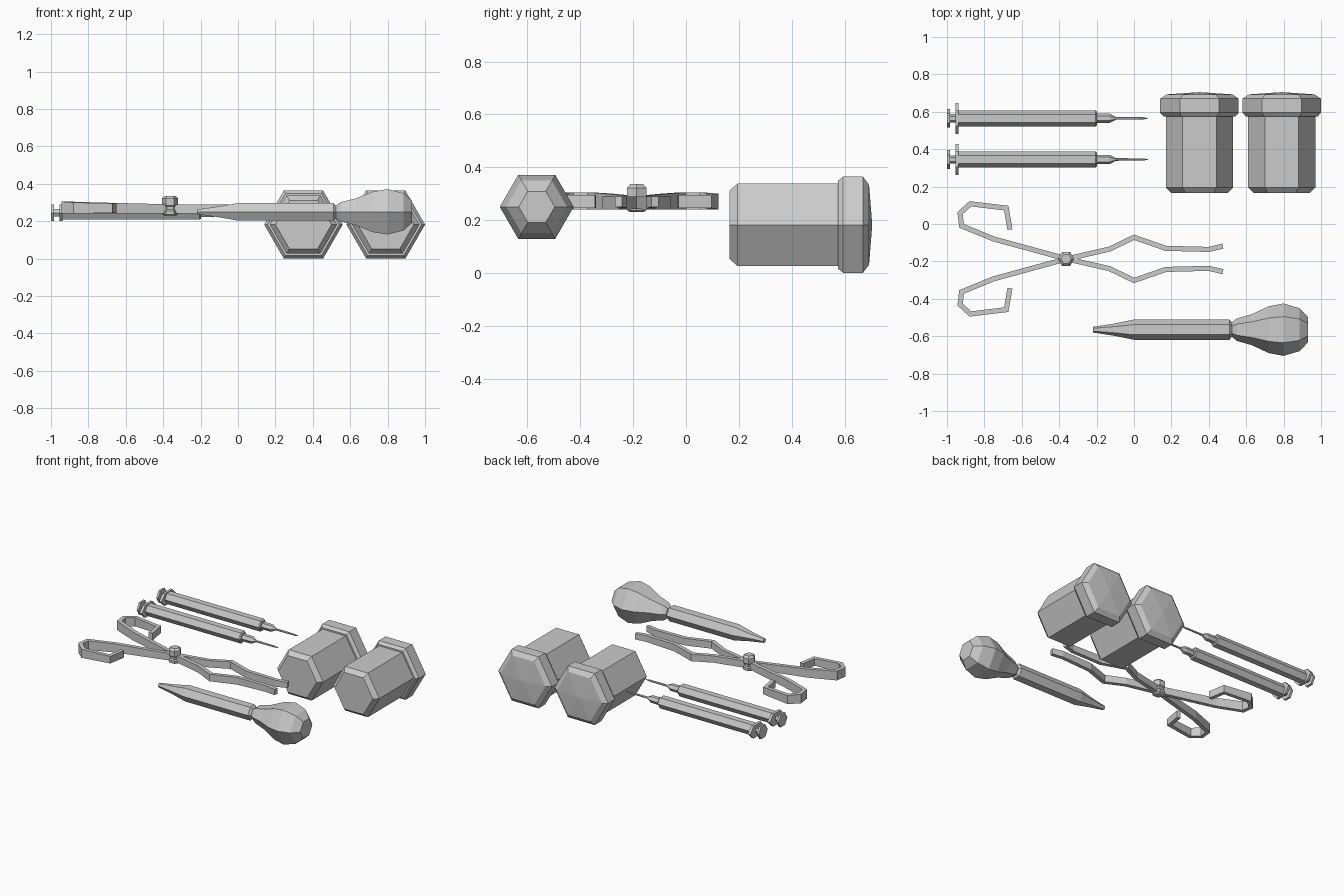
import bpy, bmesh, math
from mathutils import Vector, Matrix

cube = bpy.data.objects.get("Cube")
if cube:
    bpy.data.objects.remove(cube, do_unlink=True)

grey = bpy.data.materials.new("plain_grey")
grey.use_nodes = True
grey.diffuse_color = (0.6, 0.6, 0.6, 1)
grey.node_tree.nodes["Principled BSDF"].inputs["Base Color"].default_value = grey.diffuse_color


def finish(name, bm):
    bmesh.ops.recalc_face_normals(bm, faces=bm.faces)
    mesh = bpy.data.meshes.new(name)
    bm.to_mesh(mesh)
    bm.free()
    mesh.materials.append(grey)
    obj = bpy.data.objects.new(name, mesh)
    bpy.context.collection.objects.link(obj)
    return obj


def hex_lathe(name, centre, axis, profile, flat=1.0):
    """Six-sided solid; profile holds (distance along axis, radius)."""
    along = Vector(axis)
    # Corner direction and its perpendicular
    u = Vector((0, 1, 0)) if axis[0] else Vector((1, 0, 0))
    v = along.cross(u)
    bm = bmesh.new()
    rings = []
    for t, r in profile:
        p = Vector(centre) + along * t
        if r == 0:
            rings.append([bm.verts.new(p)] * 6)
            continue
        angles = [k * math.pi / 3 for k in range(6)]
        rings.append([bm.verts.new(p + u * r * math.cos(a) + v * r * flat * math.sin(a))
                      for a in angles])
    for a, b in zip(rings, rings[1:]):
        for i in range(6):
            j = (i + 1) % 6
            corners = list(dict.fromkeys((a[i], a[j], b[j], b[i])))
            bm.faces.new(corners)
    for ring, station in ((rings[0], profile[0]), (rings[-1], profile[-1])):
        if station[1] > 0:
            bm.faces.new(ring)
    return finish(name, bm)


def ribbon(name, path, thick):
    """Upright strip with mitred bends; path holds (x, y, z low, z high)."""
    bm = bmesh.new()
    pts = [Vector(p[:2]) for p in path]
    sections = []
    for i, p in enumerate(pts):
        d_in = (p - pts[max(i - 1, 0)]).normalized()
        d_out = (pts[min(i + 1, len(pts) - 1)] - p).normalized()
        d = (d_in + d_out).normalized()
        ref = d_out if d_out.length else d_in
        side = Vector((-d.y, d.x)) * thick / 2 / max(d.dot(ref), 0.5)
        low, high = path[i][2:]
        sections.append([bm.verts.new((*(p + side * s), z))
                         for s, z in ((1, low), (-1, low), (-1, high), (1, high))])
    for a, b in zip(sections, sections[1:]):
        for i in range(4):
            j = (i + 1) % 4
            bm.faces.new((a[i], a[j], b[j], b[i]))
    bm.faces.new(sections[0])
    bm.faces.new(sections[-1])
    return finish(name, bm)


# Two lidded jars lying on their sides
for side, x in (("right", 0.35), ("left", 0.79)):
    base = (x, 0, 0.182)
    hex_lathe(side + "_jar_body", base, (0, 1, 0),
              [(0.165, 0.15), (0.195, 0.18), (0.6, 0.18)])
    hex_lathe(side + "_jar_lid", base, (0, 1, 0),
              [(0.575, 0.192), (0.595, 0.21), (0.67, 0.21), (0.693, 0.175), (0.705, 0)])

# Two syringes
for place, y in (("rear", 0.565), ("front", 0.345)):
    base = (0, y, 0.245)
    parts = {
        "plunger_disc": [(-1.0, 0.05), (-0.985, 0.05)],
        "plunger_rod": [(-0.99, 0.022), (-0.94, 0.022)],
        "barrel": [(-0.94, 0.043), (-0.205, 0.043), (-0.198, 0.036)],
        "needle_hub": [(-0.2, 0.025), (-0.13, 0.025), (-0.1, 0.009)],
        "needle": [(-0.11, 0.007), (0.05, 0.006), (0.075, 0.001)],
    }
    for part, profile in parts.items():
        hex_lathe(place + "_syringe_" + part, base, (1, 0, 0), profile)
    hex_lathe(place + "_syringe_finger_flange", base, (1, 0, 0),
              [(-0.955, 0.083), (-0.937, 0.083)], flat=0.6)

# Crossed tongs with hooked grips
mid_y = -0.1865
arm = [(-0.663, -0.03, 0.245, 0.295), (-0.683, 0.085, 0.245, 0.295),
       (-0.875, 0.108, 0.24, 0.3), (-0.93, 0.058, 0.24, 0.305),
       (-0.922, -0.01, 0.24, 0.305), (-0.75, -0.08, 0.24, 0.3),
       (-0.36, -0.1865, 0.242, 0.29), (-0.13, -0.239, 0.24, 0.288),
       (0, -0.302, 0.24, 0.29), (0.17, -0.243, 0.24, 0.29),
       (0.4, -0.237, 0.245, 0.29), (0.475, -0.255, 0.25, 0.29)]
ribbon("rear_grip_arm", arm, 0.027)
ribbon("front_grip_arm", [(x, 2 * mid_y - y, a, b) for x, y, a, b in arm], 0.027)
hex_lathe("tongs_pivot", (-0.363, mid_y, 0), (0, 0, 1),
          [(0.23, 0.03), (0.237, 0.042), (0.255, 0.042), (0.262, 0.034),
           (0.278, 0.034), (0.285, 0.043), (0.322, 0.043), (0.336, 0.028)])

# Dropper with a squeeze bulb
dropper = (0, -0.565, 0.25)
hex_lathe("dropper_tube", dropper, (1, 0, 0),
          [(-0.22, 0.015), (-0.11, 0.032), (0, 0.054), (0.51, 0.054), (0.525, 0.037), (0.54, 0.037)])
hex_lathe("dropper_bulb", dropper, (1, 0, 0),
          [(0.525, 0.04), (0.55, 0.06), (0.63, 0.083), (0.72, 0.125), (0.8, 0.14),
           (0.885, 0.115), (0.93, 0.068)])
